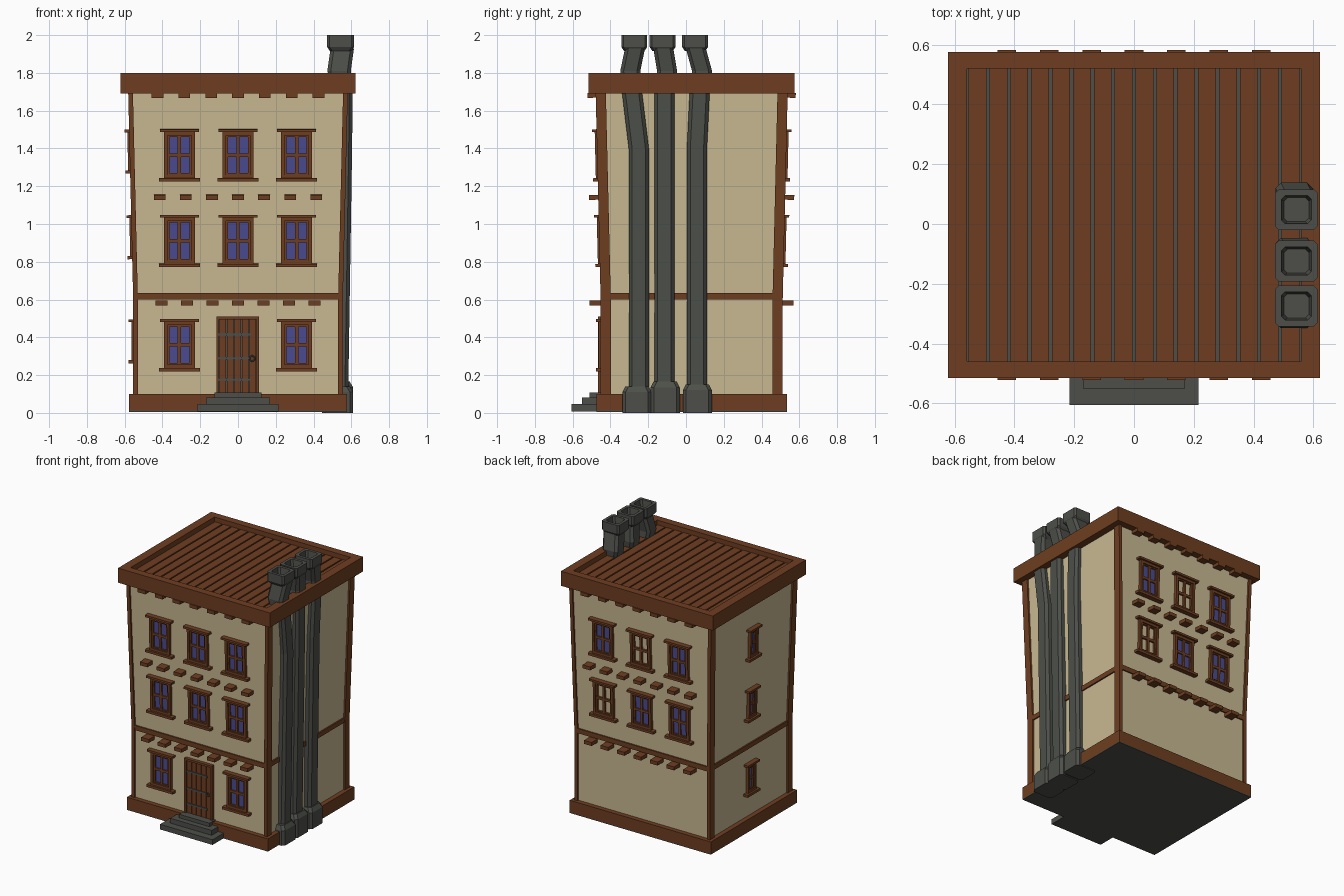
import bpy
import bmesh
from math import pi, atan
from mathutils import Matrix, Vector

if "Cube" in bpy.data.objects:
    bpy.data.objects.remove(bpy.data.objects["Cube"], do_unlink=True)


def material(name, rgb):
    m = bpy.data.materials.new(name)
    m.use_nodes = True
    m.diffuse_color = (*rgb, 1)
    node = next(n for n in m.node_tree.nodes if n.type == 'BSDF_PRINCIPLED')
    node.inputs["Base Color"].default_value = (*rgb, 1)
    node.inputs["Roughness"].default_value = 0.9
    return m


PLASTER = material("cream plaster", (0.58, 0.485, 0.29))
WOOD = material("brown timber", (0.156, 0.048, 0.015))
GLASS = material("blue glass", (0.07, 0.07, 0.28))
STONE = material("grey stone", (0.074, 0.078, 0.067))
Y0 = 0.03                      # depth centre of the house
LEVELS = (0.09, 0.6, 1.72)     # heights where the walls bend


def finish(name, bm, mats):
    bmesh.ops.recalc_face_normals(bm, faces=bm.faces)
    me = bpy.data.meshes.new(name)
    bm.to_mesh(me)
    bm.free()
    for m in mats:
        me.materials.append(m)
    ob = bpy.data.objects.new(name, me)
    bpy.context.scene.collection.objects.link(ob)
    return ob


def boxes(name, parts, matrix=Matrix()):
    """One object from boxes given as (x0, x1, y0, y1, z0, z1, material)."""
    bm = bmesh.new()
    mats = []
    for x0, x1, y0, y1, z0, z1, mat in parts:
        if mat not in mats:
            mats.append(mat)
        mid = Vector((x0 + x1, y0 + y1, z0 + z1)) / 2
        m = matrix @ Matrix.Translation(mid) @ Matrix.Diagonal((x1 - x0, y1 - y0, z1 - z0, 1))
        verts = bmesh.ops.create_cube(bm, size=1, matrix=m)["verts"]
        for f in {f for v in verts for f in v.link_faces}:
            f.material_index = mats.index(mat)
    return finish(name, bm, mats)


def loft(name, rings, mat):
    """Skin through rings of points and close both ends."""
    bm = bmesh.new()
    loops = [[bm.verts.new(p) for p in ring] for ring in rings]
    n = len(loops[0])
    for a, b in zip(loops, loops[1:]):
        for i in range(n):
            j = (i + 1) % n
            bm.faces.new((a[i], a[j], b[j], b[i]))
    bm.faces.new(loops[0][::-1])
    bm.faces.new(loops[-1])
    return finish(name, bm, [mat])


def rect(x0, x1, y0, y1, z, c=0):
    """Rectangle ring, with corners cut by c when given."""
    if not c:
        return [(x0, y0, z), (x1, y0, z), (x1, y1, z), (x0, y1, z)]
    return [(x0 + c, y0, z), (x1 - c, y0, z), (x1, y0 + c, z), (x1, y1 - c, z),
            (x1 - c, y1, z), (x0 + c, y1, z), (x0, y1 - c, z), (x0, y0 + c, z)]


def flare(z):
    return max(0, z - LEVELS[1]) * 0.024


def half_x(z):
    return 0.555 + flare(z)


def half_y(z):
    return 0.482 + flare(z)


def shell(z, inset):
    hx, hy = half_x(z) - inset, half_y(z) - inset
    return rect(-hx, hx, Y0 - hy, Y0 + hy, z)


# Walls, floor band and corner posts
loft("walls", [shell(z, 0.012) for z in LEVELS], PLASTER)
loft("floor_band", [shell(z, 0.002) for z in (0.6, 0.635)], WOOD)
for sx, xn in ((-1, "right"), (1, "left")):
    for sy, yn in ((-1, "front"), (1, "back")):
        rings = [rect(sx * (half_x(z) - 0.025), sx * half_x(z),
                      Y0 + sy * (half_y(z) - 0.054), Y0 + sy * half_y(z), z) for z in LEVELS]
        loft(f"{yn}_{xn}_post", rings, WOOD)

# Plinth with a stone underside, and the door steps
boxes("plinth", [(-0.578, 0.578, Y0 - 0.505, Y0 + 0.505, 0.012, 0.1, WOOD),
                 (-0.578, 0.578, Y0 - 0.505, Y0 + 0.505, 0.006, 0.012, STONE)])
boxes("door_steps", [(-w, w, -d, -0.42, z, z + 0.038, STONE)
                     for w, d, z in ((0.215, 0.605, 0.008), (0.17, 0.55, 0.044), (0.125, 0.51, 0.07))])

# Roof rim, underside, stone bed and planks
RX, RY, IX, IY = 0.622, 0.545, 0.558, 0.49
roof = [(-RX, RX, Y0 - RY, Y0 + RY, 1.692, 1.74, WOOD),
        (-IX, IX, Y0 - IY, Y0 + IY, 1.74, 1.753, STONE)]
for s in (-1, 1):
    xa, xb = sorted((s * IX, s * RX))
    ya, yb = sorted((s * IY, s * RY))
    roof += [(xa, xb, Y0 - RY, Y0 + RY, 1.74, 1.8, WOOD),
             (-IX, IX, Y0 + ya, Y0 + yb, 1.74, 1.8, WOOD)]
boxes("roof", roof)
COUNT = 16
step = 2 * IX / COUNT
boxes("roof_planks", [(-IX + i * step + 0.005, -IX + (i + 1) * step - 0.005,
                       Y0 - IY, Y0 + IY, 1.75, 1.766, WOOD) for i in range(COUNT)])

TURN = {"front": 0, "back": pi, "right": -pi / 2}


def on_wall(side, z):
    """Frame on a wall: x along it, -y outward, z up the slope."""
    out = (half_x(z) if side == "right" else half_y(z)) - 0.012
    tilt = atan(0.024) if z > LEVELS[1] else 0
    return (Matrix.Translation((0, Y0, 0)) @ Matrix.Rotation(TURN[side], 4, 'Z')
            @ Matrix.Translation((0, -out, z)) @ Matrix.Rotation(tilt, 4, 'X'))


def window(name, side, u, z, w=0.082, h=0.122, glazed=True):
    bar = 0.018
    gw, gh = w - bar, h - bar
    parts = [(u - w - 0.022, u + w + 0.022, -0.036, 0.01, h, h + 0.015, WOOD),
             (u - w - 0.026, u + w + 0.026, -0.036, 0.01, -h - 0.018, -h, WOOD),
             (u - gw, u + gw, -0.022, 0.01, gh, h, WOOD),
             (u - gw, u + gw, -0.022, 0.01, -h, -gh, WOOD),
             (u - gw, u + gw, -0.014, 0.01, -0.009, 0.009, WOOD)]
    for s in (-1, 1):
        xa, xb = sorted((s * gw, s * w))
        parts.append((u + xa, u + xb, -0.022, 0.01, -h, h, WOOD))
        # thin sash inside the frame
        xa, xb = sorted((s * (gw - 0.012), s * gw))
        parts.append((u + xa, u + xb, -0.014, 0.01, -gh, gh, WOOD))
        za, zb = sorted((s * (gh - 0.008), s * gh))
        parts.append((u - gw, u + gw, -0.014, 0.01, za, zb, WOOD))
    if w > 0.07:
        parts.append((u - 0.009, u + 0.009, -0.014, 0.01, -gh, gh, WOOD))
    if glazed:
        parts.append((u - gw, u + gw, -0.005, 0.002, -gh, gh, GLASS))
    boxes(name, parts, on_wall(side, z))


# Windows: two upper rows front and back, ground row beside the door
for row, z in enumerate((0.36, 0.912, 1.365)):
    for col in (-1, 0, 1):
        if row or col:
            window(f"front_window_{row}_{col + 1}", "front", col * 0.31, z)
        if row:
            unglazed = (row, col) in ((1, -1), (2, 0))
            window(f"back_window_{row}_{col + 1}", "back", col * 0.31, z, glazed=not unglazed)
    window(f"right_window_{row}", "right", 0, z + 0.02, w=0.046, h=0.1)

# Rows of projecting beam ends
for z, gap, out in ((0.582, 0.135, 0.07), (1.142, 0.138, 0.06), (1.682, 0.142, 0.055)):
    for side in ("front", "back"):
        boxes(f"{side}_beam_ends_{int(z * 100)}",
              [(i * gap - 0.031, i * gap + 0.031, -out, 0.02, -0.013, 0.013, WOOD)
               for i in range(-3, 4)], on_wall(side, z))

# Door: frame, planks, straps and ring handle
door_frame = on_wall("front", 0.3)
door = [(-0.115, -0.101, -0.026, 0.01, -0.2, 0.21, WOOD),
        (0.098, 0.112, -0.026, 0.01, -0.2, 0.21, WOOD),
        (-0.101, 0.098, -0.026, 0.01, 0.195, 0.21, WOOD),
        (-0.101, 0.098, -0.008, 0.01, -0.2, 0.195, STONE)]
pw = 0.199 / 5
for i in range(5):
    x = -0.101 + i * pw
    door.append((x + 0.002, x + pw - 0.002, -0.016, 0, -0.2, 0.195, WOOD))
for z in (-0.125, -0.01, 0.115):
    door.append((-0.101, 0.07, -0.021, 0, z - 0.007, z + 0.007, STONE))
boxes("door", door, door_frame)
bpy.ops.mesh.primitive_torus_add(major_radius=0.014, minor_radius=0.004, major_segments=12,
                                 minor_segments=6, rotation=(pi / 2, 0, 0),
                                 location=door_frame @ Vector((0.075, -0.022, -0.012)))
handle = bpy.context.object
handle.name = "door_handle"
handle.data.materials.append(STONE)

# Three crooked chimney pipes, each with a foot and an open cap
HEIGHTS = (0.14, 1.4, 1.69, 1.81, 1.93)
X_PATH = (0.532, 0.552, 0.555, 0.535, 0.552)
PIPES = ((0.14, (-0.25, -0.25, -0.285, -0.295, -0.27), -0.26),
         (0.165, (-0.115, -0.115, -0.115, -0.1, -0.12), -0.11),
         (0.15, (0.058, 0.058, 0.072, 0.085, 0.052), 0.06))


def ring(x, y, z, hx, hy, c=0.018):
    return rect(x - hx, x + hx, y - hy, y + hy, z, c)


for n, (top, path, foot_y) in enumerate(PIPES, 1):
    loft(f"chimney_foot_{n}", [ring(0.528, foot_y, 0, 0.082, 0.077),
                               ring(0.528, foot_y, top - 0.03, 0.082, 0.077),
                               ring(0.528, foot_y, top, 0.064, 0.062)], STONE)
    loft(f"chimney_pipe_{n}", [ring(x, y, z, 0.052 + 0.01 * (z > 1.8), 0.053)
                               for x, y, z in zip(X_PATH, path, HEIGHTS)], STONE)
    y = path[-1] - 0.004
    cap = ((1.915, 0.056, 0.054), (1.937, 0.071, 0.068), (2.0, 0.071, 0.068),
           (2.0, 0.05, 0.047), (1.95, 0.042, 0.04))
    loft(f"chimney_cap_{n}", [ring(0.543, y, z, hx, hy, 0.012) for z, hx, hy in cap], STONE)
